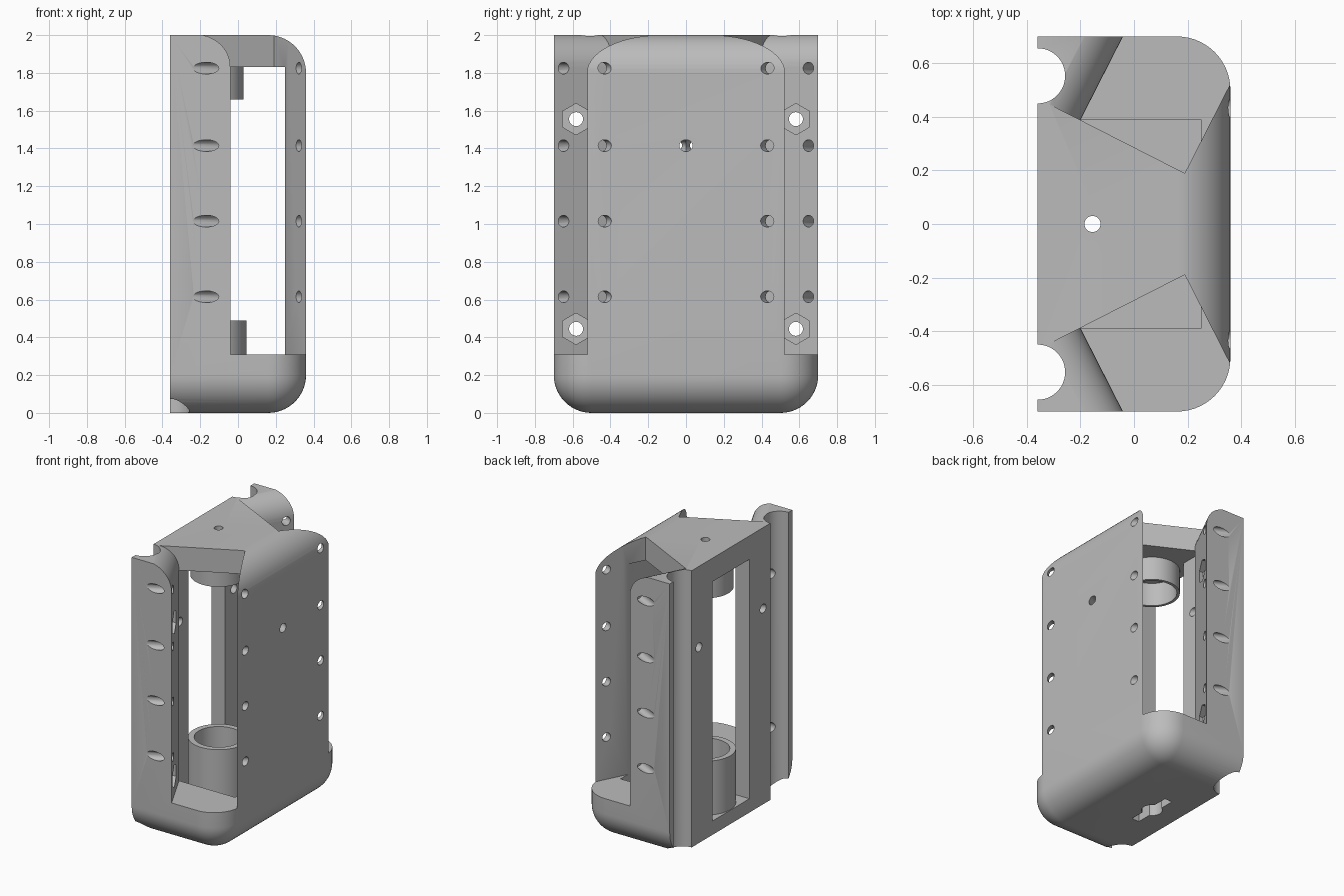
import bpy, bmesh, math
from mathutils import Vector, Matrix

if "Cube" in bpy.data.objects:
    bpy.data.objects.remove(bpy.data.objects["Cube"], do_unlink=True)

grey = bpy.data.materials.new("light_grey")
grey.use_nodes = True
grey.diffuse_color = (0.5, 0.5, 0.5, 1)
grey.node_tree.nodes["Principled BSDF"].inputs["Base Color"].default_value = (0.5, 0.5, 0.5, 1)


def to_object(name, bm):
    bmesh.ops.recalc_face_normals(bm, faces=bm.faces[:])
    mesh = bpy.data.meshes.new(name)
    bm.to_mesh(mesh)
    bm.free()
    mesh.materials.append(grey)
    obj = bpy.data.objects.new(name, mesh)
    bpy.context.collection.objects.link(obj)
    return obj


def prism(name, points, origin, ex, ey, ez, length):
    """Extrude a flat outline along ez."""
    bm = bmesh.new()
    origin, ex, ey, ez = map(Vector, (origin, ex, ey, ez))
    verts = [bm.verts.new(origin + ex * a + ey * b) for a, b in points]
    face = bm.faces.new(verts)
    ext = bmesh.ops.extrude_face_region(bm, geom=[face])["geom"]
    moved = [v for v in ext if isinstance(v, bmesh.types.BMVert)]
    bmesh.ops.translate(bm, vec=ez * length, verts=moved)
    return to_object(name, bm)


def rod(name, radius, a, b, sides=32):
    a, b = Vector(a), Vector(b)
    rot = (b - a).to_track_quat('Z', 'Y').to_matrix()
    turn = [math.pi / 2 + 2 * math.pi * i / sides for i in range(sides)]
    points = [(radius * math.cos(t), radius * math.sin(t)) for t in turn]
    return prism(name, points, a, rot.col[0], rot.col[1], rot.col[2], (b - a).length)


def box_mesh(lo, hi):
    bm = bmesh.new()
    lo, hi = Vector(lo), Vector(hi)
    bmesh.ops.create_cube(bm, size=1)
    bmesh.ops.transform(bm, verts=bm.verts[:],
                        matrix=Matrix.Translation((lo + hi) / 2) @ Matrix.Diagonal((*(hi - lo), 1)))
    return bm


def box(name, lo, hi):
    return to_object(name, box_mesh(lo, hi))


def activate(obj):
    bpy.ops.object.select_all(action='DESELECT')
    obj.select_set(True)
    bpy.context.view_layer.objects.active = obj


def cut(target, cutter):
    cutter.hide_render = True
    mod = target.modifiers.new("cut", 'BOOLEAN')
    mod.operation = 'DIFFERENCE'
    mod.solver = 'EXACT'
    mod.object = cutter
    activate(target)
    bpy.ops.object.modifier_apply(modifier=mod.name)
    bpy.data.objects.remove(cutter, do_unlink=True)


# Housing block, rounded everywhere except its flat back and upper side edges
HX, HY, H = 0.36, 0.7, 2.0
bm = box_mesh((-HX, -HY, 0), (HX, HY, H))


def is_rounded(edge):
    a, b = (v.co for v in edge.verts)
    m = (a + b) / 2
    return m.x > HX - 0.01 or (abs(m.y) > HY - 0.01 and m.z < 0.01)


bmesh.ops.bevel(bm, geom=[e for e in bm.edges if is_rounded(e)], offset=0.2,
                segments=14, profile=0.5, affect='EDGES', clamp_overlap=False)
housing = to_object("housing", bm)

# Inner cavity and rear window
cut(housing, box("cavity_cutter", (-0.25, -0.39, 0.1), (0.25, 0.39, 1.83)))
cut(housing, box("window_cutter", (-0.5, -0.21, 0.1), (0, 0.21, 1.83)))

# Angled side openings with a rounded column top
C, S = math.cos(math.radians(27)), math.sin(math.radians(27))
R, STEPS = 0.17, 12
arc = [(-R + R * math.cos(t), 1.835 + R * math.sin(t))
       for t in (math.pi / 2 * i / STEPS for i in range(STEPS + 1))]
outline = [(0, 0.31)] + arc + [(-R, 2.2), (0.437, 2.2), (0.437, 0.31)]
for side in (-1, 1):
    cut(housing, prism("opening_cutter", outline, (-0.2, side * 0.388, 0),
                       (C, -side * S, 0), (0, 0, 1), (S, side * C, 0), 0.8))

for side in (-1, 1):
    # Vertical rear grooves
    cut(housing, rod("groove_cutter", 0.103, (-HX, side * 0.553, -0.1), (-HX, side * 0.553, 2.1), 48))
    # Slanted screw holes through column and panel
    along = Vector((C, -side * S, 0))
    for z in (0.615, 1.015, 1.415, 1.825):
        start = Vector((-0.17, side * HY, z))
        cut(housing, rod("screw_cutter", 0.031, start - along * 0.2, start + along * 0.8))
    # Nut pockets with bolt holes
    for z in (0.445, 1.555):
        y = side * 0.582
        cut(housing, rod("nut_cutter", 0.083, (-0.17, y, z), (0.12, y, z), 6))
        cut(housing, rod("bolt_cutter", 0.037, (-0.5, y, z), (0.12, y, z)))
    # Diagonal cable holes from the panel centre to the rear frame
    centre = Vector((HX, 0, 1.415))
    way = Vector((-C, side * S, 0))
    cut(housing, rod("cable_cutter", 0.031, centre - way * 0.1, centre + way * 1.0))

# Top pin hole and keyed hole in the floor
AX = -0.155
cut(housing, rod("pin_cutter", 0.03, (AX, 0, 1.7), (AX, 0, 2.1)))
cut(housing, rod("floor_hole_cutter", 0.07, (AX, 0, -0.1), (AX, 0, 0.2)))
cut(housing, box("key_slot_cutter", (AX - 0.03, -0.17, -0.1), (AX + 0.03, 0.17, 0.2)))


# Bearing sleeves at the top and the bottom
def sleeve(name, outer, inner, z0, z1):
    ring = rod(name, outer, (AX, 0, z0), (AX, 0, z1), 64)
    cut(ring, rod("bore_cutter", inner, (AX, 0, z0 - 0.1), (AX, 0, z1 + 0.1), 64))
    return ring


lower = sleeve("lower_sleeve", 0.2, 0.16, 0.1, 0.49)
upper = sleeve("upper_sleeve", 0.185, 0.165, 1.66, 1.83)

for obj in (housing, lower, upper):
    activate(obj)
    bpy.ops.object.shade_smooth_by_angle(angle=math.radians(30))
